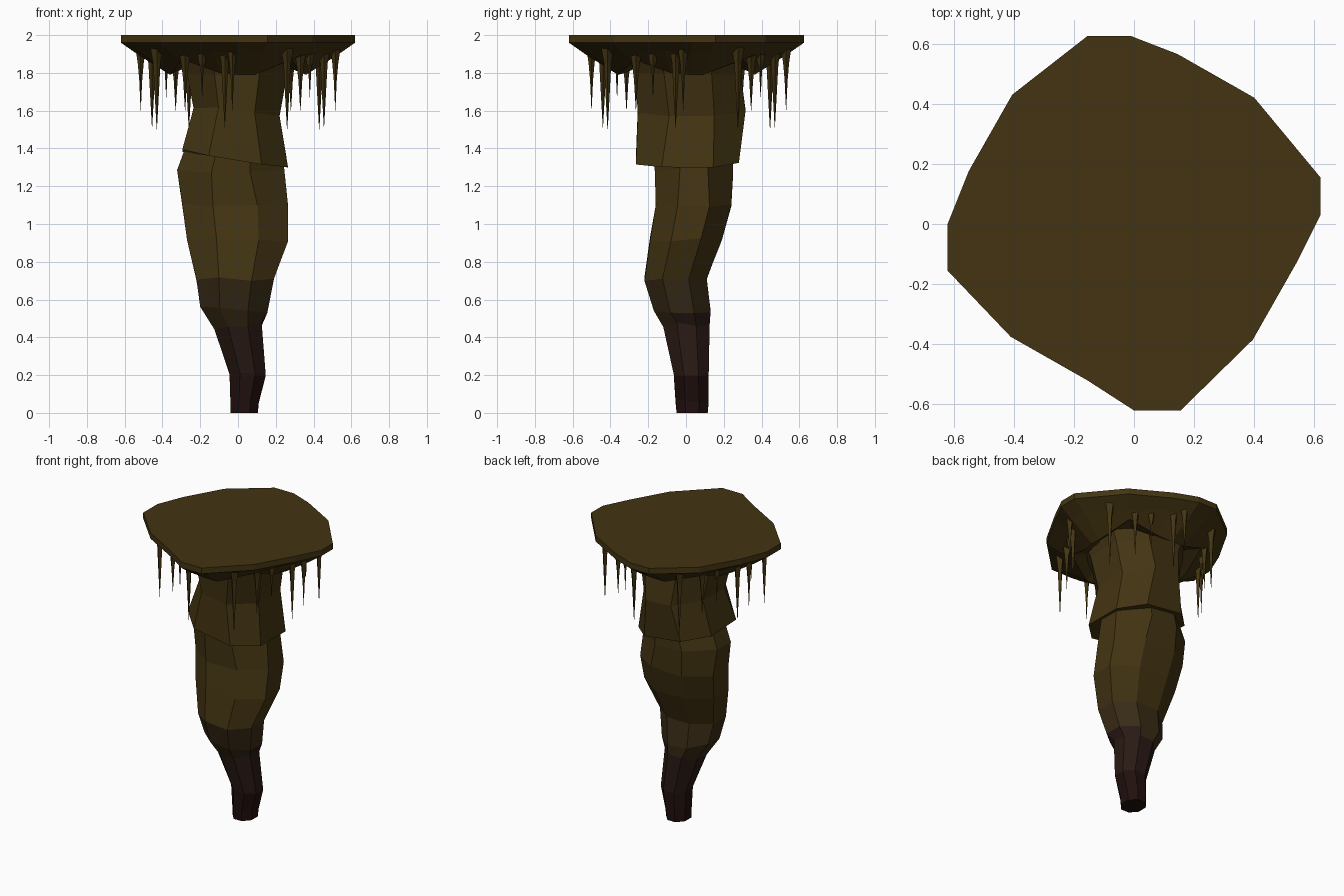
import bpy, bmesh, random
from math import cos, sin, pi
from mathutils import Vector, Matrix

if "Cube" in bpy.data.objects:
    bpy.data.objects.remove(bpy.data.objects["Cube"])

random.seed(4)


def material(name, rgb):
    m = bpy.data.materials.new(name)
    m.diffuse_color = (*rgb, 1)
    m.use_nodes = True
    m.node_tree.nodes["Principled BSDF"].inputs["Base Color"].default_value = m.diffuse_color
    return m


OLIVE = material("olive_rock", (0.056, 0.034, 0.006))
BROWN = material("brown_rock", (0.040, 0.024, 0.008))
UMBER = material("umber_rock", (0.022, 0.010, 0.007))
DARK = material("dark_rock", (0.015, 0.005, 0.004))


def loft(name, rings, mats, pick=lambda z: 0):
    """Skin a stack of equal rings (bottom to top) and cap both ends."""
    bm = bmesh.new()
    loops = [[bm.verts.new(p) for p in r] for r in rings]
    n = len(rings[0])
    for a, b in zip(loops, loops[1:]):
        for i in range(n):
            j = (i + 1) % n
            bm.faces.new((a[i], a[j], b[j], b[i]))
    bm.faces.new(loops[0][::-1])
    bm.faces.new(loops[-1])
    bmesh.ops.recalc_face_normals(bm, faces=bm.faces)
    for f in bm.faces:
        f.material_index = pick(f.calc_center_median().z)
    me = bpy.data.meshes.new(name)
    bm.to_mesh(me)
    bm.free()
    for m in mats:
        me.materials.append(m)
    ob = bpy.data.objects.new(name, me)
    bpy.context.collection.objects.link(ob)
    return ob


def ring(z, x0, x1, y0, y1, tilt=0, corner=0.42, rough=0.0):
    """Irregular octagon filling a box; corner sets how square it is."""
    c = corner
    unit = [(1, -c), (1, c), (c, 1), (-c, 1), (-1, c), (-1, -c), (-c, -1), (c, -1)]
    return [((x0 + x1) / 2 + u * (x1 - x0) / 2,
             (y0 + y1) / 2 + v * (y1 - y0) / 2,
             z + tilt * u + random.uniform(-rough, rough)) for u, v in unit]


# Tapering lower trunk
trunk = [
    (0.00, -0.04, 0.105, -0.05, 0.115, 0),
    (0.06, -0.04, 0.11, -0.055, 0.12, 0),
    (0.20, -0.045, 0.147, -0.065, 0.12, -0.01),
    (0.46, -0.125, 0.125, -0.12, 0.125, 0.01),
    (0.54, -0.20, 0.155, -0.17, 0.13, -0.02),
    (0.71, -0.22, 0.19, -0.22, 0.11, 0),
    (0.92, -0.27, 0.265, -0.19, 0.19, 0),
    (1.10, -0.295, 0.265, -0.16, 0.24, 0),
    (1.28, -0.322, 0.245, -0.165, 0.25, 0, 0.36),
    (1.39, -0.28, 0.235, -0.17, 0.25, 0, 0.34),
    (1.52, -0.20, 0.20, -0.17, 0.22, 0),
]
loft("lower_trunk",
     [ring(*r, rough=0.0 if r[0] == 0 else 0.012) for r in trunk],
     [DARK, UMBER, BROWN, OLIVE],
     lambda z: 0 if z < 0.25 else 1 if z < 0.5 else 2 if z < 0.75 else 3)

# Overhanging collar of rock around the trunk top
collar = [
    (1.345, -0.295, 0.265, -0.265, 0.28, -0.04, 0.50),
    (1.60, -0.235, 0.22, -0.255, 0.315, -0.02, 0.42),
    (1.80, -0.27, 0.26, -0.27, 0.29, 0, 0.45),
    (1.90, -0.31, 0.30, -0.31, 0.31, 0, 0.45),
]
loft("upper_collar", [ring(*r, rough=0.01) for r in collar], [OLIVE])

# Flat slab on top, with a jagged broken underside
outline = [(0.62, 0.03), (0.62, 0.155), (0.40, 0.42), (0.145, 0.565),
           (-0.01, 0.625), (-0.155, 0.625), (-0.405, 0.43), (-0.55, 0.175),
           (-0.62, 0), (-0.62, -0.155), (-0.41, -0.375), (-0.155, -0.52),
           (0, -0.62), (0.155, -0.62), (0.395, -0.385), (0.54, -0.13)]
depth = [1.79, 1.79, 1.87, 1.80]
reach = [0.58, 0.58, 0.72, 0.62]
under = [(x * reach[i % 4], y * reach[i % 4], depth[i % 4]) for i, (x, y) in enumerate(outline)]
brow = [(x * 0.85, y * 0.85, 1.895 + 0.02 * (i % 2)) for i, (x, y) in enumerate(outline)]
core = [(x * 0.42, y * 0.42, 1.87) for x, y in outline]
loft("top_slab", [core, under, brow,
                  [(x, y, 1.96) for x, y in outline],
                  [(x, y, 2.0) for x, y in outline]], [OLIVE])

# Hanging spikes, one cluster repeated round the four sides
spikes = [(-0.03, -0.515, 1.60, 0.013), (-0.07, -0.455, 1.51, 0.016),
          (-0.19, -0.38, 1.67, 0.014), (-0.28, -0.33, 1.60, 0.017),
          (0.26, -0.43, 1.50, 0.016)]
for side in range(4):
    turn = Matrix.Rotation(side * pi / 2, 3, 'Z')
    for k, (x, y, tip, r) in enumerate(spikes):
        c = turn @ Vector((x, y, 0)) + Vector((0, 0.015, 0))
        rings = []
        for z, s in ((tip, 0.04), (tip + 0.16, 0.6), (1.85, 1.2), (1.94, 2.2)):
            rings.append([(c.x + r * s * cos(pi * i / 2), c.y + r * s * sin(pi * i / 2), z)
                          for i in range(4)])
        loft(f"hanging_spike_{side * 5 + k + 1}", rings, [OLIVE])
